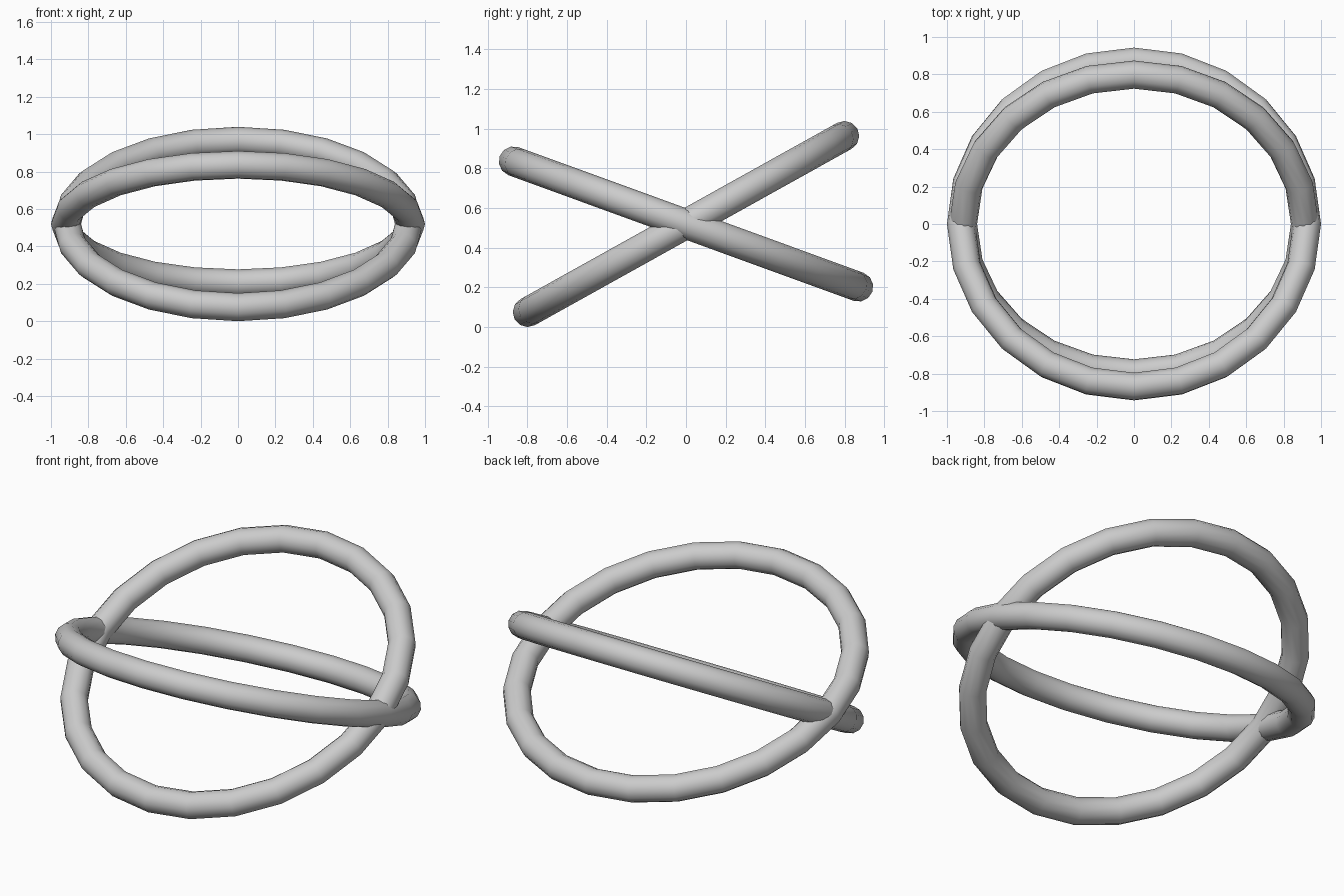
import bpy
from math import radians

if "Cube" in bpy.data.objects:
    bpy.data.objects.remove(bpy.data.objects["Cube"])


def ring(name, tilt, radius):
    # Smooth tube ring tilted about the left-right axis
    bpy.ops.mesh.primitive_torus_add(
        major_segments=24, minor_segments=12,
        major_radius=radius, minor_radius=0.075,
        location=(0, 0, 0.52), rotation=(radians(tilt), 0, 0))
    obj = bpy.context.object
    obj.name = name
    bpy.ops.object.shade_smooth()
    return obj


# Two crossing rings sharing one centre
ring("steep_ring", 29.1, 0.914)
ring("shallow_ring", -20, 0.925)
